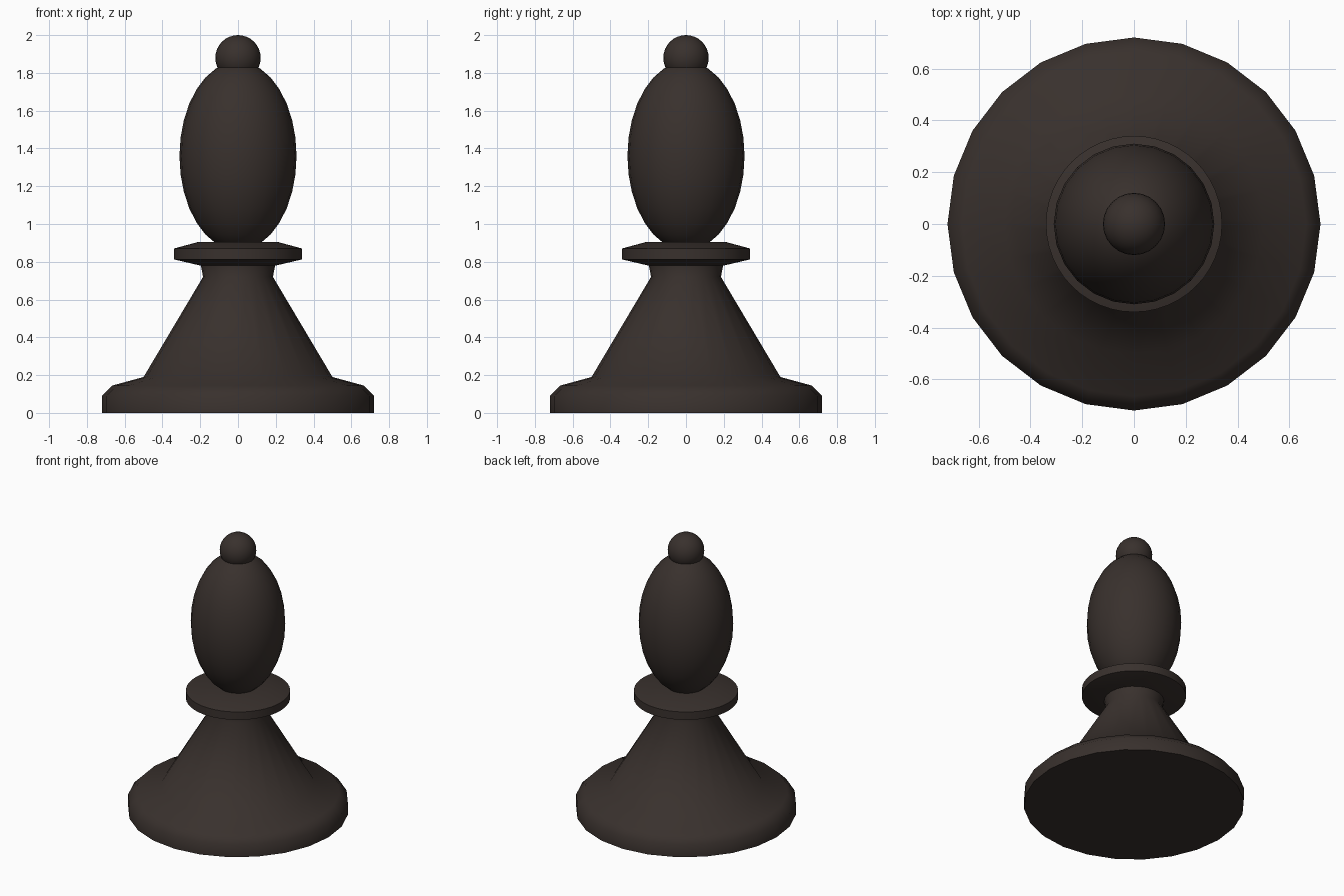
import bpy, bmesh, math

if "Cube" in bpy.data.objects:
    bpy.data.objects.remove(bpy.data.objects["Cube"])

mat = bpy.data.materials.new("dark_wood")
mat.diffuse_color = (0.04, 0.03, 0.026, 1)
mat.use_nodes = True
mat.node_tree.nodes["Principled BSDF"].inputs["Base Color"].default_value = mat.diffuse_color


def finish(obj, name):
    obj.name = name
    obj.data.materials.append(mat)
    bpy.ops.object.select_all(action='DESELECT')
    obj.select_set(True)
    bpy.context.view_layer.objects.active = obj
    bpy.ops.object.shade_smooth_by_angle(angle=math.radians(50))


def lathe(name, profile, sides):
    """Turn (radius, z) points around z and cap both ends."""
    bm = bmesh.new()
    rings = []
    for r, z in profile:
        rings.append([bm.verts.new((r * math.cos(2 * math.pi * i / sides),
                                    r * math.sin(2 * math.pi * i / sides), z))
                      for i in range(sides)])
    for a, b in zip(rings, rings[1:]):
        for i in range(sides):
            j = (i + 1) % sides
            bm.faces.new((a[i], a[j], b[j], b[i]))
    bm.faces.new(rings[0][::-1])
    bm.faces.new(rings[-1])
    mesh = bpy.data.meshes.new(name)
    bm.to_mesh(mesh)
    bm.free()
    obj = bpy.data.objects.new(name, mesh)
    bpy.context.collection.objects.link(obj)
    finish(obj, name)


def ball(name, radius, half_height, z, sides, rings):
    bpy.ops.mesh.primitive_uv_sphere_add(segments=sides, ring_count=rings,
                                         radius=1, location=(0, 0, z))
    obj = bpy.context.object
    obj.scale = (radius, radius, half_height)
    bpy.ops.object.transform_apply(location=False, rotation=False, scale=True)
    finish(obj, name)


# Foot, cone and neck
lathe("base", [(0.72, 0), (0.72, 0.09), (0.665, 0.145), (0.5, 0.19),
               (0.185, 0.72), (0.2, 0.8)], 24)
# Bevelled disc under the head
lathe("collar", [(0.2, 0.78), (0.34, 0.813), (0.34, 0.87), (0.21, 0.905)], 48)
# Egg-shaped head and finial
ball("head", 0.31, 0.5, 1.36, 24, 16)
ball("finial", 0.12, 0.12, 1.88, 24, 16)
